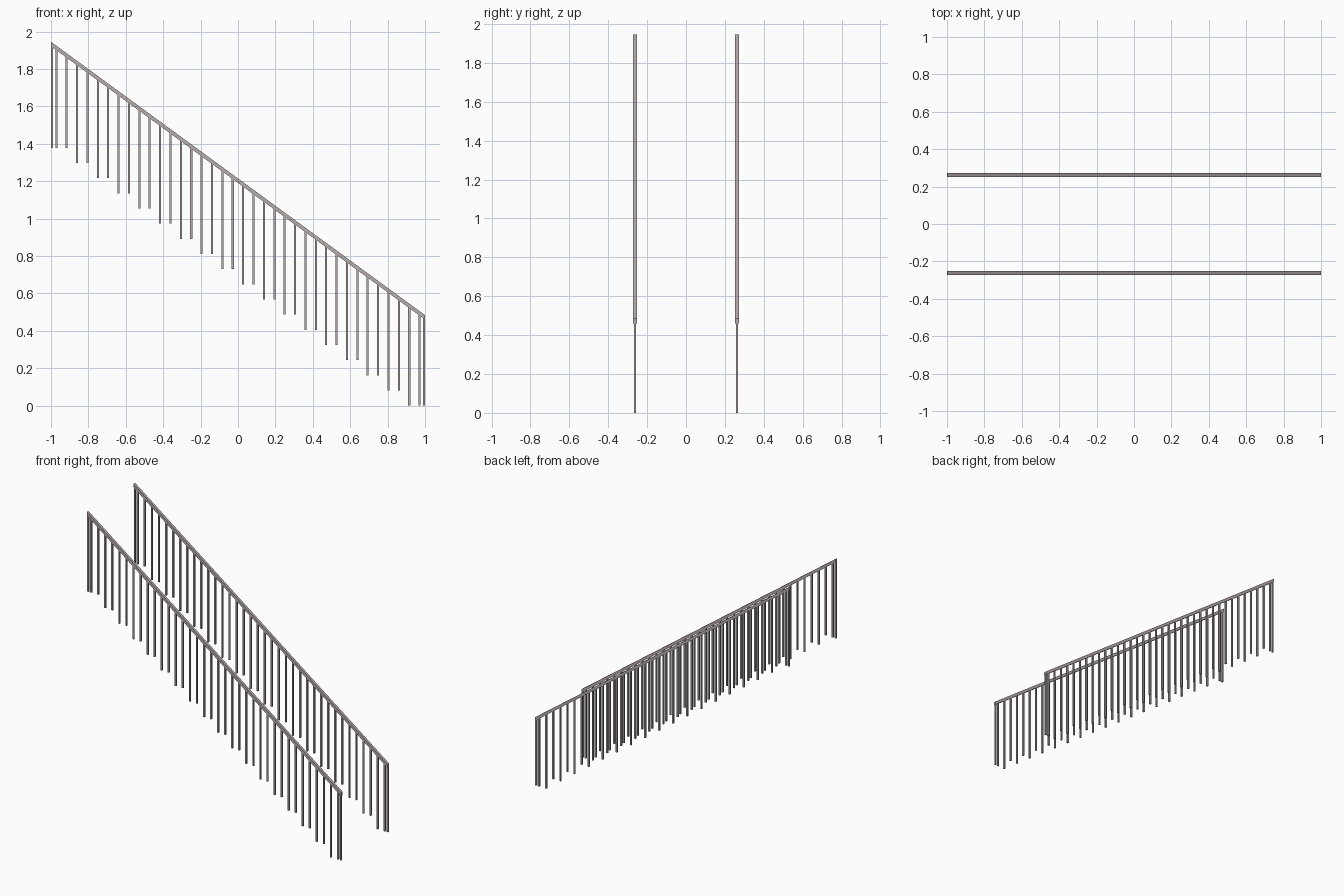
import bpy, bmesh

if "Cube" in bpy.data.objects:
    bpy.data.objects.remove(bpy.data.objects["Cube"])

SIDE_Y = 0.262            # distance of each railing from the centre line
RISE = 1.379 / 17         # height of one stair step
SPACING = 0.0555          # gap between balusters
SLOPE = RISE / (2 * SPACING)
RAIL_W, RAIL_H = 0.019, 0.024
POST = 0.011

metal = bpy.data.materials.new("warm_grey_metal")
metal.diffuse_color = (0.47, 0.42, 0.41, 1)
metal.use_nodes = True
metal.node_tree.nodes["Principled BSDF"].inputs["Base Color"].default_value = metal.diffuse_color


def rail_top(x):
    return 1.215 - SLOPE * x


def make_object(name, bm):
    bmesh.ops.recalc_face_normals(bm, faces=bm.faces)
    mesh = bpy.data.meshes.new(name)
    bm.to_mesh(mesh)
    bm.free()
    mesh.materials.append(metal)
    obj = bpy.data.objects.new(name, mesh)
    bpy.context.collection.objects.link(obj)
    return obj


def sheared_box(bm, x0, x1, y, w, bottom, top):
    """Box with vertical ends; bottom and top heights are functions of x."""
    verts = bmesh.ops.create_cube(bm, size=1)["verts"]
    for v in verts:
        x = x1 if v.co.x > 0 else x0
        z = top(x) if v.co.z > 0 else bottom(x)
        v.co = (x, y + v.co.y * w, z)


for side, y in (("front", -SIDE_Y), ("back", SIDE_Y)):
    # sloping handrail
    bm = bmesh.new()
    sheared_box(bm, -1, 1, y, RAIL_W, lambda x: rail_top(x) - RAIL_H, rail_top)
    make_object(side + "_handrail", bm)

    # balusters, two per step, plus one end post at each end
    posts = [(-0.9715 + SPACING * i, 1.379 - RISE * (i // 2)) for i in range(36)]
    posts += [(-0.994, 1.379), (0.994, 0.0)]
    bm = bmesh.new()
    for x, z in posts:
        sheared_box(bm, x - POST / 2, x + POST / 2, y, POST,
                    lambda _, z=z: z, lambda px: rail_top(px) - RAIL_H * 0.6)
    make_object(side + "_balusters", bm)
